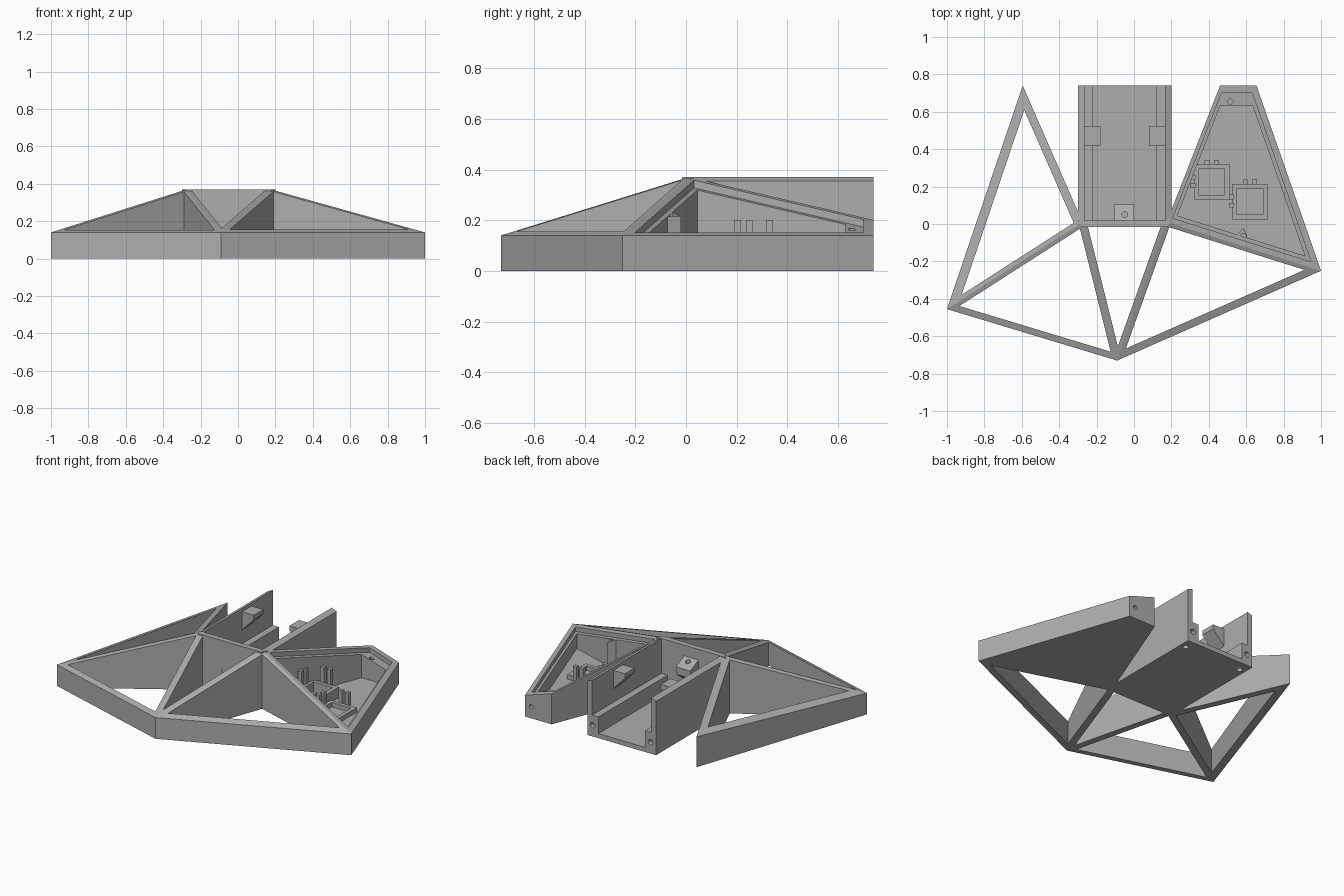
import bpy, bmesh, math
from mathutils import Vector, Matrix

old = bpy.data.objects.get("Cube")
if old:
    bpy.data.objects.remove(old, do_unlink=True)

grey = bpy.data.materials.new("plain grey")
grey.use_nodes = True
COLOUR = (0.42, 0.42, 0.42, 1)
grey.diffuse_color = COLOUR
grey.node_tree.nodes["Principled BSDF"].inputs["Base Color"].default_value = COLOUR


def finish(name, bm):
    bmesh.ops.recalc_face_normals(bm, faces=bm.faces)
    mesh = bpy.data.meshes.new(name)
    bm.to_mesh(mesh)
    bm.free()
    mesh.materials.append(grey)
    ob = bpy.data.objects.new(name, mesh)
    bpy.context.collection.objects.link(ob)
    return ob


def plane(a, b, c, drop=0.0):
    """Height of the plane through three points, as a function of x and y."""
    n = (b - a).cross(c - a)
    return lambda x, y: a.z - drop - (n.x * (x - a.x) + n.y * (y - a.y)) / n.z


def inset(poly, widths):
    """Move each edge of a counter-clockwise polygon inwards by its own width."""
    lines = []
    for i, p in enumerate(poly):
        p, q = Vector(p[:2]), Vector(poly[(i + 1) % len(poly)][:2])
        d = (q - p).normalized()
        lines.append((p + Vector((-d.y, d.x)) * widths[i], d))
    out = []
    for i, (q, e) in enumerate(lines):
        p, d = lines[i - 1]
        t = (q - p).cross(e) / d.cross(e)
        out.append(p + d * t)
    return out


def ring(name, outer, inner, top, z0=0.0):
    """Vertical-walled frame between two outlines with a sloping top."""
    bm = bmesh.new()
    loops = []
    for poly in (outer, inner):
        loops.append([bm.verts.new((p[0], p[1], z0)) for p in poly])
        loops.append([bm.verts.new((p[0], p[1], top(p[0], p[1]))) for p in poly])
    ob_, ot, ib, it = loops
    for i in range(len(outer)):
        j = (i + 1) % len(outer)
        for a, b in ((ob_, ot), (ot, it), (it, ib), (ib, ob_)):
            bm.faces.new((a[i], a[j], b[j], b[i]))
    return finish(name, bm)


def slab(name, poly, z0, top):
    """Solid plate over an outline; top is a height or a height function."""
    fn = top if callable(top) else (lambda x, y: top)
    bm = bmesh.new()
    low = [bm.verts.new((p[0], p[1], z0)) for p in poly]
    high = [bm.verts.new((p[0], p[1], fn(p[0], p[1]))) for p in poly]
    bm.faces.new(low)
    bm.faces.new(high)
    for i in range(len(poly)):
        j = (i + 1) % len(poly)
        bm.faces.new((low[i], low[j], high[j], high[i]))
    return finish(name, bm)


def extrude(name, profile, place, offset):
    """Extrude a 2D profile, placed in space by a function, along an offset."""
    bm = bmesh.new()
    face = bm.faces.new([bm.verts.new(place(*p)) for p in profile])
    new = bmesh.ops.extrude_face_region(bm, geom=[face])["geom"]
    bmesh.ops.translate(bm, vec=offset, verts=[v for v in new if isinstance(v, bmesh.types.BMVert)])
    return finish(name, bm)


def box(cx, cy, w, d):
    return [(cx - w / 2, cy - d / 2), (cx + w / 2, cy - d / 2),
            (cx + w / 2, cy + d / 2), (cx - w / 2, cy + d / 2)]


def drill(ob, centre, axis, radius=0.014, depth=0.06):
    """Cut a round hole centred on a point."""
    bm = bmesh.new()
    turn = Matrix.Rotation(math.pi / 2, 4, "X") if axis == "Y" else Matrix()
    bmesh.ops.create_cone(bm, cap_ends=True, segments=16, radius1=radius, radius2=radius,
                          depth=depth, matrix=Matrix.Translation(centre) @ turn)
    cutter = finish("hole_cutter", bm)
    cutter.hide_render = True
    mod = ob.modifiers.new("hole", "BOOLEAN")
    mod.operation, mod.solver, mod.object = "DIFFERENCE", "EXACT", cutter
    bpy.context.view_layer.objects.active = ob
    bpy.ops.object.modifier_apply(modifier=mod.name)
    bpy.data.objects.remove(cutter, do_unlink=True)


# Corner points of the frame
LOW, HIGH = 0.14, 0.37
wing_tip = Vector((-1, -0.455, LOW))
wing_back = Vector((-0.595, 0.74, 0.2))
hub_r = Vector((-0.275, 0.01, HIGH))
hub_l = Vector((0.175, 0.01, HIGH))
nose = Vector((-0.09, -0.73, LOW))
tray_tip = Vector((1, -0.25, LOW))
tray_back = Vector((0.655, 0.74, LOW))
tray_inner = Vector((0.46, 0.74, 0.2))

# Open triangular frames
for name, tri, widths in (
        ("side_frame", (wing_tip, hub_r, wing_back), (0.022, 0.045, 0.05)),
        ("front_right_frame", (wing_tip, nose, hub_r), (0.035, 0.022, 0.022)),
        ("front_middle_frame", (nose, hub_l, hub_r), (0.022, 0.025, 0.022)),
        ("front_left_frame", (nose, tray_tip, hub_l), (0.04, 0.022, 0.022))):
    ring(name, tri, inset(tri, widths), plane(*tri))

# Tray: rim, recessed ledge, floor
tray = (hub_l, tray_tip, tray_back, tray_inner)
rim = inset(tray, (0.03, 0.035, 0.04, 0.022))
ledge = inset(tray, (0.05, 0.055, 0.11, 0.04))
tray_top = plane(hub_l, tray_tip, tray_back)
lid_seat = plane(hub_l, tray_tip, tray_back, 0.03)
tray_rim = ring("tray_rim", tray, rim, tray_top)
drill(tray_rim, (0.61, 0.74, 0.075), "Y")
tray_ledge = ring("tray_ledge", rim, ledge, lid_seat)
drill(tray_ledge, (0.515, 0.655, 0.15), "Z", depth=0.16)
slab("tray_floor", rim, 0, 0.03)
boss = slab("tray_boss", [(0.5, -0.1), (0.66, -0.15), (0.61, -0.08), (0.585, -0.02), (0.54, -0.065)],
            0, lid_seat)
drill(boss, (0.585, -0.065, 0.22), "Z", depth=0.16)

# Switch holders in the tray, each an open frame with locating posts
for label, x, y, height, post in (("upper", 0.415, 0.225, 0.1, 0.2), ("lower", 0.62, 0.12, 0.06, 0.14)):
    outer = box(x, y, 0.19, 0.19)
    ring(label + "_holder", outer, inset(outer, [0.025] * 4), lambda px, py: height, 0.03)
    for i, (dx, dy) in enumerate(((-0.025, 0.105), (0.025, 0.105), (-0.1, 0.025), (-0.1, -0.02))):
        slab(f"{label}_post_{i + 1}", box(x + dx, y + dy, 0.026, 0.026), 0.03, post)

# Channel: floor, ledges and chamfered side walls as one profile
MID = -0.05
half = [(0.25, 0), (0.25, 0.355), (0.215, HIGH), (0.215, LOW), (0.17, LOW), (0.17, 0.03)]
profile = [(MID + x, z) for x, z in half] + [(MID - x, z) for x, z in reversed(half)]
channel = extrude("channel", profile, lambda x, z: (x, 0.02, z), (0, 0.72, 0))
for side in (-1, 1):
    drill(channel, (MID + side * 0.21, 0.74, 0.075), "Y", 0.018)
    drill(channel, (MID + side * 0.21, 0.67, 0), "Z", 0.018)
front_wall = slab("channel_front_wall", [(-0.28, -0.016), (0.18, -0.016), (0.2, 0.02), (-0.3, 0.02)], 0, HIGH)
drill(front_wall, (-0.09, 0, 0.17), "Y", 0.018, 0.2)

# Wedge brackets inside the channel walls
wedge = [(0.215, 0.35), (0.13, 0.35), (0.13, 0.32), (0.215, 0.23)]
for side, name in ((1, "left_wedge"), (-1, "right_wedge")):
    extrude(name, wedge, lambda u, z: (MID + side * u, 0.42, z), (0, 0.1, 0))

# Small bracket on the inside of the front wall
bracket = extrude("front_bracket", [(0.02, 0.3), (0.105, 0.26), (0.105, 0.21), (0.02, 0.15)],
                  lambda y, z: (-0.105, y, z), (0.105, 0, 0))
drill(bracket, (-0.05, 0.05, 0.25), "Z", 0.016, 0.2)
